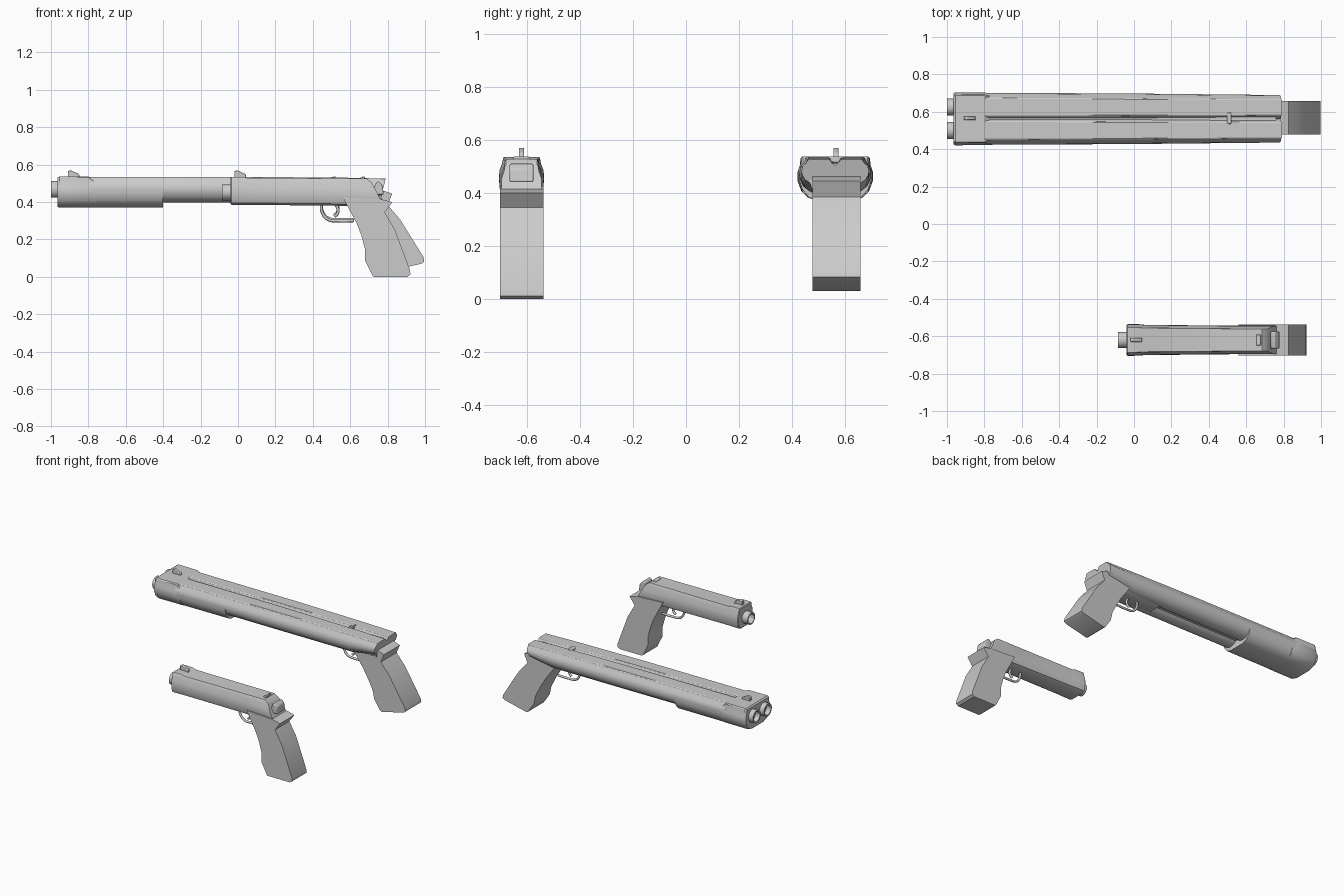
import bpy, bmesh, math

if "Cube" in bpy.data.objects:
    bpy.data.objects.remove(bpy.data.objects["Cube"])

SMALL_Y, LONG_Y = -0.62, 0.5625


def finish(name, bm, smooth=True):
    bmesh.ops.recalc_face_normals(bm, faces=bm.faces)
    me = bpy.data.meshes.new(name)
    bm.to_mesh(me)
    bm.free()
    ob = bpy.data.objects.new(name, me)
    bpy.context.collection.objects.link(ob)
    if smooth:
        bpy.ops.object.select_all(action='DESELECT')
        ob.select_set(True)
        bpy.context.view_layer.objects.active = ob
        bpy.ops.object.shade_smooth_by_angle(angle=math.radians(32))
    return ob


def loft(name, rings):
    """Skin a list of point rings and cap both ends."""
    bm = bmesh.new()
    rows = [[bm.verts.new(p) for p in r] for r in rings]
    n = len(rows[0])
    for a, b in zip(rows, rows[1:]):
        for i in range(n):
            j = (i + 1) % n
            bm.faces.new((a[i], a[j], b[j], b[i]))
    bm.faces.new(rows[0])
    bm.faces.new(rows[-1])
    return finish(name, bm)


def section(x, y, half, z0, z1, shape, rake=0.0):
    """Mirror a normalised half profile (width, height); rake leans the section."""
    pts = shape + [(-u, v) for u, v in reversed(shape)]
    return [(x + rake * v, y + u * half, z0 + v * (z1 - z0)) for u, v in pts]


def prism(name, pts, y, half, bevel=0.0):
    """Extrude a side profile (x, z) across y."""
    bm = bmesh.new()
    f = bm.faces.new([bm.verts.new((x, y - half, z)) for x, z in pts])
    out = bmesh.ops.extrude_face_region(bm, geom=[f])
    for v in out['geom']:
        if isinstance(v, bmesh.types.BMVert):
            v.co.y = y + half
    ob = finish(name, bm)
    if bevel:
        m = ob.modifiers.new("bevel", 'BEVEL')
        m.width, m.segments, m.limit_method = bevel, 2, 'ANGLE'
    return ob


def muzzle(name, x0, x1, y, z, r):
    """Hollow barrel end."""
    def ring(x, q):
        return [(x, y + q * math.cos(t * math.tau / 24), z + q * math.sin(t * math.tau / 24)) for t in range(24)]
    return loft(name, [ring(x1, r), ring(x0, r), ring(x0, r * 0.78), ring(x0 + 0.12, r * 0.78)])


def wire(name, pts, y, r):
    """Round rod along a smooth path."""
    cu = bpy.data.curves.new(name, 'CURVE')
    cu.dimensions, cu.bevel_depth, cu.bevel_resolution = '3D', r, 2
    cu.use_fill_caps = True
    sp = cu.splines.new('BEZIER')
    sp.bezier_points.add(len(pts) - 1)
    for b, (x, z) in zip(sp.bezier_points, pts):
        b.co = (x, y, z)
        b.handle_left_type = b.handle_right_type = 'AUTO'
    sp.resolution_u = 6
    bpy.context.collection.objects.link(bpy.data.objects.new(name, cu))


def shift(pts, dx, dz):
    return [(x + dx, z + dz) for x, z in pts]


def sights(tag, y, front_x, rear_x):
    prism(tag + "_front_sight", shift([(0, .53), (.0, .565), (.015, .57), (.06, .55), (.065, .53)], front_x, 0),
          y, .01, .004)
    prism(tag + "_rear_sight", shift([(-.012, .515), (-.012, .532), (.012, .538), (.012, .515)], rear_x, 0),
          y, .03, .004)


def trigger_set(tag, y, dx, dz):
    wire(tag + "_trigger_guard", shift([(.445, .39), (.45, .345), (.48, .307), (.54, .299), (.62, .30)], dx, dz), y, .008)
    wire(tag + "_trigger", shift([(.515, .395), (.535, .36), (.53, .335), (.515, .322)], dx, dz), y, .008)


SLIDE = [(0.6, 0), (.86, .07), (.97, .22), (1, .45), (.98, .66), (.86, .84), (.82, .97), (.78, 1)]
OVAL = [(0.15, 0), (.5, .07), (.8, .2), (.97, .4), (1, .55), (.93, .75), (.72, .88), (.66, .97), (.58, 1)]
BLOCK = [(0.45, 0), (.72, .07), (.9, .22), (1, .45), (1, .65), (.94, .8), (.92, .96), (.88, 1)]
TROUGH = [(0.45, 0), (.72, .12), (.9, .38), (1, .75), (.98, 1)]

# ---- short pistol ----
y = SMALL_Y
loft("pistol_slide", [
    section(-.04, y, .08, .39, .53, SLIDE),
    section(-.035, y, .085, .385, .535, SLIDE),
    section(.03, y, .084, .385, .535, SLIDE),
    section(.055, y, .081, .385, .527, SLIDE),
    section(.55, y, .076, .38, .527, SLIDE),
    section(.72, y, .076, .37, .527, SLIDE, -.035),
    section(.79, y, .076, .36, .505, SLIDE, -.075)])
muzzle("pistol_muzzle", -.085, .06, y, .452, .043)
GRIP_S = [(.56, .425), (.60, .35), (.635, .285), (.66, .22), (.68, .145), (.68, .085), (.72, .005), (.727, 0),
          (.905, 0), (.922, .012), (.92, .035), (.84, .25), (.785, .345), (.825, .40), (.765, .415)]
prism("pistol_grip", GRIP_S, y, .082)
prism("pistol_hammer", [(.72, .44), (.735, .50), (.75, .512), (.772, .49), (.78, .44)], y, .045, .006)
trigger_set("pistol", y, 0, 0)
sights("pistol", y, -.02, .666)

# ---- long double-barrelled gun ----
y = LONG_Y
loft("long_front_block", [
    section(-.965, y, .136, .375, .53, BLOCK),
    section(-.955, y, .142, .37, .537, BLOCK),
    section(-.80, y, .14, .37, .537, BLOCK),
    section(-.76, y, .135, .37, .51, BLOCK)])
loft("long_fore_end", [
    section(-.80, y, .139, .37, .48, TROUGH),
    section(-.40, y, .137, .37, .48, TROUGH)])
for side, s in (("left", -1), ("right", 1)):
    loft(side + "_barrel", [
        section(-.80, y + s * .062, .077, .40, .535, OVAL),
        section(0, y + s * .062, .073, .397, .535, OVAL),
        section(.58, y + s * .061, .068, .395, .53, OVAL),
        section(.765, y + s * .061, .066, .43, .525, OVAL, .025)])
    muzzle(side + "_muzzle", -1.0, -.85, y + s * .063, .468, .045)
prism("barrel_rib", [(-.80, .42), (-.80, .515), (.76, .51), (.75, .42)], y, .03)

# receiver frame under the barrels
loft("long_frame", [
    section(.30, y, .085, .392, .47, TROUGH),
    section(.60, y, .10, .385, .47, TROUGH),
    section(.77, y, .10, .39, .47, TROUGH)])
GRIP_L = [(.56, .44), (.60, .385), (.655, .31), (.70, .235), (.735, .165), (.748, .105), (.795, .035), (.805, .03),
          (.98, .07), (.996, .082), (.992, .105), (.868, .305), (.80, .385), (.825, .445), (.765, .465)]
prism("long_grip", GRIP_L, y + .005, .09)
trigger_set("long", y, .0, .008)
sights("long", y + .003, -.91, .51)
